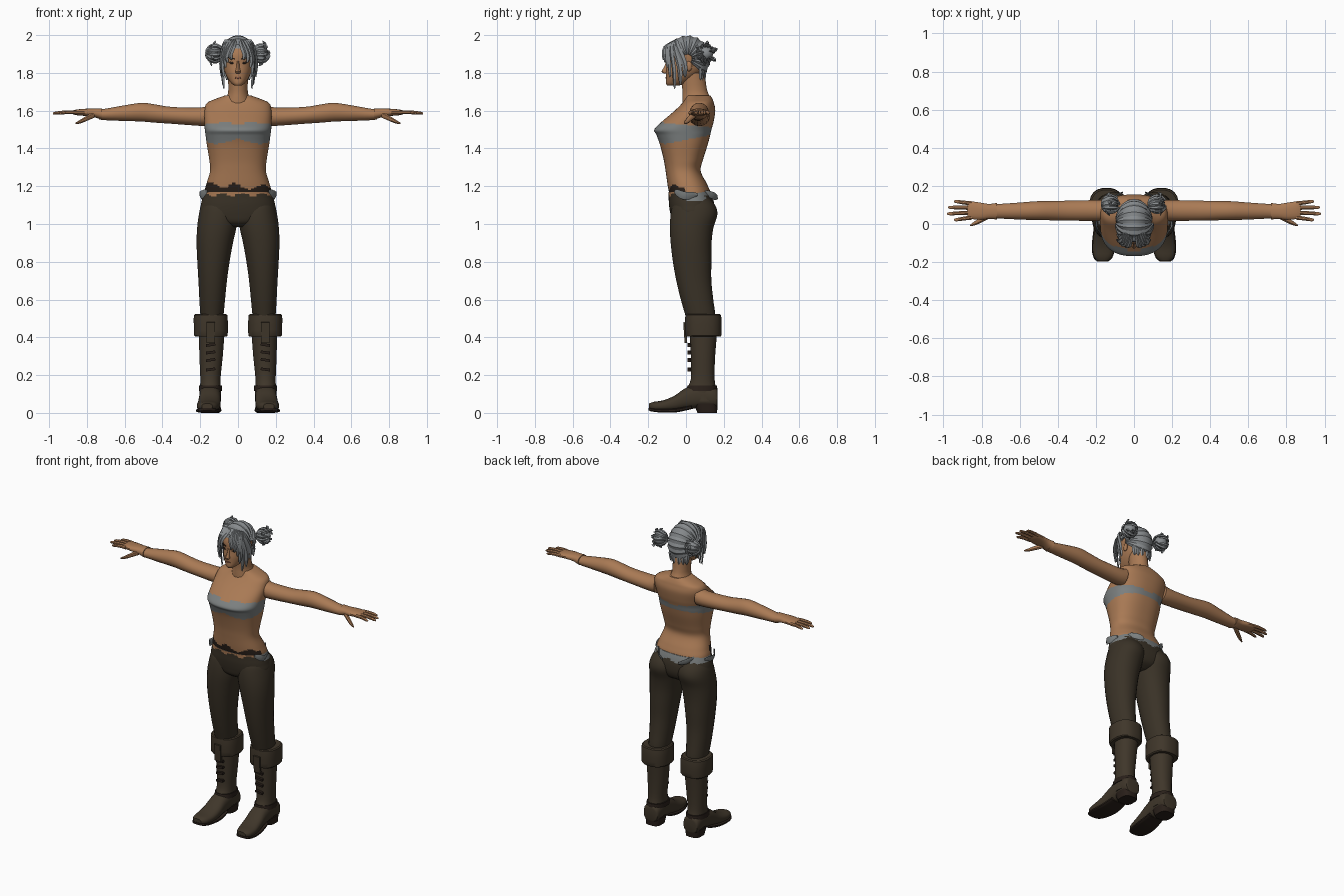
import bpy, bmesh, math, random
from mathutils import Vector, Matrix
random.seed(4)


def material(name, r, g, b):
    m = bpy.data.materials.new(name)
    m.diffuse_color = (r, g, b, 1)
    return m


SKIN = material("skin", 0.40, 0.195, 0.09)
GREY = material("grey_cloth", 0.20, 0.215, 0.215)
HAIR = material("silver_hair", 0.24, 0.255, 0.265)
PANTS = material("dark_trousers", 0.042, 0.032, 0.020)
BOOT = material("boot_leather", 0.050, 0.037, 0.023)
DARK = material("dark_detail", 0.022, 0.014, 0.010)
LIPS = material("lips", 0.22, 0.085, 0.05)


def finish(bm, name, mats, rule=None, angle=40):
    bmesh.ops.recalc_face_normals(bm, faces=bm.faces)
    if rule:
        for f in bm.faces:
            f.material_index = rule(f.calc_center_median())
    me = bpy.data.meshes.new(name)
    bm.to_mesh(me)
    bm.free()
    ob = bpy.data.objects.new(name, me)
    bpy.context.collection.objects.link(ob)
    for m in mats:
        me.materials.append(m)
    bpy.ops.object.select_all(action='DESELECT')
    ob.select_set(True)
    bpy.context.view_layer.objects.active = ob
    bpy.ops.object.shade_smooth_by_angle(angle=math.radians(angle))
    return ob


def smooth(secs, k):
    """Catmull-Rom interpolation of the cross-section values."""
    out = []
    for i in range(len(secs) - 1):
        p = [secs[max(i - 1, 0)], secs[i], secs[i + 1], secs[min(i + 2, len(secs) - 1)]]
        for j in range(k):
            t = j / k
            out.append([0.5 * (2 * b + (c - a) * t + (2 * a - 5 * b + 4 * c - d) * t * t
                               + (3 * b - a - 3 * c + d) * t ** 3) for a, b, c, d in zip(*p)])
    return out + [list(secs[-1])]


def loft(name, secs, mats, axis='z', n=20, k=3, p=2.0, side=1, rule=None, angle=40):
    """Sections are (position, centre a, centre b, radius a, radius b)."""
    bm = bmesh.new()
    rings = []
    for t, a, b, ra, rb in smooth(secs, k):
        ring = []
        for i in range(n):
            w = 2 * math.pi * (i + 0.5) / n
            c, s = math.cos(w), math.sin(w)
            u = a + ra * math.copysign(abs(c) ** (2 / p), c)
            v = b + rb * math.copysign(abs(s) ** (2 / p), s)
            x, y, z = {'z': (u, v, t), 'x': (t, u, v), 'y': (u, t, v)}[axis]
            ring.append(bm.verts.new((x * side, y, z)))
        rings.append(ring)
    for r, q in zip(rings, rings[1:]):
        for i in range(n):
            bm.faces.new((r[i], r[(i + 1) % n], q[(i + 1) % n], q[i]))
    bm.faces.new(rings[0])
    bm.faces.new(rings[-1])
    return finish(bm, name, mats, rule, angle)


def span(t, x0, x1, y0, y1):
    """Section from its extents instead of centre and radius."""
    return (t, (x0 + x1) / 2, (y0 + y1) / 2, (x1 - x0) / 2, (y1 - y0) / 2)


def block(name, loc, size, mat, tilt=(0, 0, 0), sides=None):
    bm = bmesh.new()
    if sides:
        bmesh.ops.create_uvsphere(bm, u_segments=sides, v_segments=sides // 2, radius=0.5)
    else:
        bmesh.ops.create_cube(bm, size=1)
    bm.transform(Matrix.Diagonal((*size, 1)))
    for ax, ang in zip('XYZ', tilt):
        bm.transform(Matrix.Rotation(math.radians(ang), 4, ax))
    bm.transform(Matrix.Translation(loc))
    return finish(bm, name, [mat])


def ribbon(bm, pts, width, centre, thick=0.007, blunt=0.15):
    """Tapered lock of hair following a path, flat towards a centre."""
    pts = [Vector(q) for q in smooth(pts, 3)]
    rings = []
    for i, q in enumerate(pts):
        tan = pts[min(i + 1, len(pts) - 1)] - pts[max(i - 1, 0)]
        nor = (q - Vector(centre)).normalized()
        sd = tan.cross(nor).normalized()
        w = width * max(blunt, math.sin(math.pi * (i + 0.5) / len(pts)) ** 0.6)
        rings.append([bm.verts.new(q + o) for o in (sd * w, nor * thick, -sd * w, -nor * thick)])
    for r, q in zip(rings, rings[1:]):
        for i in range(4):
            bm.faces.new((r[i], r[(i + 1) % 4], q[(i + 1) % 4], q[i]))
    bm.faces.new(rings[0])
    bm.faces.new(rings[-1])


# torso with the top band and ragged waistband coloured by height
def torso_rule(c):
    u = (c.y + 0.15) / 0.3
    low = 1.415 + 0.06 * u + max(0, 0.035 * (1 - abs(c.x) / 0.12)) * (c.y < 0)
    high = 1.54 - 0.03 * u - 0.01 * (abs(c.x) < 0.04)
    if low < c.z < high:
        return 1
    wave = 0.014 * math.sin(c.x * 45 + 2) + 0.012 * (c.x < 0)
    if c.y < 0 and 1.168 < c.z < 1.195 + wave:
        return 2
    return 1 if c.z < 1.162 and c.y > -0.05 else 0


loft("torso", [span(1.10, -.17, .17, -.07, .12), span(1.16, -.18, .18, -.088, .13),
               span(1.21, -.168, .168, -.098, .112), span(1.28, -.148, .148, -.108, .078),
               span(1.34, -.152, .152, -.118, .09), span(1.42, -.165, .165, -.138, .115),
               span(1.47, -.172, .172, -.156, .128), span(1.50, -.176, .176, -.168, .135),
               span(1.54, -.178, .178, -.13, .146), span(1.60, -.178, .178, -.06, .155),
               span(1.64, -.165, .165, -.02, .148), span(1.662, -.12, .12, -.005, .14),
               span(1.68, -.07, .07, 0, .13)],
     [SKIN, GREY, DARK], n=64, k=7, p=2.35, rule=torso_rule)
loft("neck", [span(1.63, -.085, .085, -.02, .145), span(1.67, -.062, .062, -.02, .13),
              span(1.71, -.052, .052, -.02, .112), span(1.80, -.055, .055, -.03, .10)], [SKIN])

# head and face
loft("head", [span(1.732, -.018, .018, -.098, -.04), span(1.745, -.036, .036, -.106, .0),
              span(1.775, -.058, .058, -.106, .05), span(1.81, -.072, .072, -.106, .088),
              span(1.85, -.079, .079, -.102, .105), span(1.90, -.084, .084, -.102, .115),
              span(1.94, -.074, .074, -.083, .10), span(1.967, -.05, .05, -.05, .07),
              span(1.98, -.015, .015, -.01, .03)], [SKIN], n=28, k=4, p=2.15)
loft("nose", [span(1.797, -.011, .011, -.118, -.09), span(1.808, -.014, .014, -.13, -.09),
              span(1.83, -.009, .009, -.116, -.09), span(1.862, -.006, .006, -.106, -.09)],
     [SKIN], n=10, k=2)
block("mouth", (0, -.105, 1.774), (.036, .009, .011), LIPS, sides=10)
for s in (1, -1):
    block("eye", (s * .034, -.093, 1.853), (.03, .009, .012), DARK, (0, s * -8, s * 18), sides=10)
    block("eyebrow", (s * .036, -.095, 1.878), (.036, .009, .006), DARK, (0, s * -10, s * 16))
    block("ear", (s * .08, .015, 1.835), (.016, .035, .055), SKIN, sides=10)

# hair swept across the skull from bun to bun, with hanging fringe
core = (0, 0.008, 1.875)
bm = bmesh.new()
for i in range(10):
    a = math.radians(38 + 176 * i / 9)
    path = []
    for j in range(9):
        t = math.radians(-78 + 19.5 * j)
        path.append((.092 * math.sin(t), core[1] - .115 * math.cos(t) * math.cos(a),
                     core[2] + .116 * math.cos(t) * math.sin(a)))
    ribbon(bm, path, 0.0205, core, 0.008)
for s in (1, -1):
    for x0, x1, y1, z1, w in ((.012, .03, -.116, 1.87, .013), (.022, .052, -.108, 1.855, .013),
                              (.035, .066, -.098, 1.83, .014), (.045, .075, -.085, 1.78, .015),
                              (.055, .076, -.06, 1.72, .015), (.06, .082, -.03, 1.74, .016),
                              (.065, .088, -.005, 1.78, .016)):
        x1 += random.uniform(-.004, .004)
        ribbon(bm, [(s * x0, -.05, 1.973), (s * (x0 + x1) * .55, y1 * .6 - .042, 1.938),
                    (s * (x1 + .008), y1 - .004, (1.92 + z1) / 2), (s * x1, y1, z1)], w, core)
    # short locks at the nape
    for x in (.02, .045, .065):
        ribbon(bm, [(s * x, .105 - x * .5, 1.85), (s * x, .112 - x * .5, 1.81),
                    (s * x * .9, .108 - x * .5, 1.765)], .014, core)
finish(bm, "hair_strands", [HAIR], angle=25)

# buns: faceted core wrapped in loops and loose tips
for s in (1, -1):
    c = Vector((s * .122, .105, 1.903))
    bm = bmesh.new()
    bmesh.ops.create_icosphere(bm, subdivisions=2, radius=.04, matrix=Matrix.Translation(c))
    for i in range(7):
        rot = Matrix.Rotation(i * math.pi / 7, 3, 'X') @ Matrix.Rotation(random.uniform(.3, .9), 3, 'Z')
        ribbon(bm, [c + rot @ Vector((.046 * math.cos(q), .046 * math.sin(q), .012))
                    for q in [k * .75 for k in range(8)]], .013, c, .006)
    for i in range(6):
        q = i * math.pi / 3 + .4
        d = Vector((s * random.uniform(-.2, .3), math.cos(q), math.sin(q)))
        ribbon(bm, [c + d * .03, c + d * .048 + Vector((s * .012, 0, 0)), c + d * .064],
               .012, c + Vector((.03, .02, 0)), .005)
    finish(bm, "hair_bun", [HAIR], angle=25)


# hips with the low, ragged waist at the back
def hip_rule(c):
    wave = 0.008 * math.sin(c.x * 60)
    if c.y > 0.0 and c.z > 1.128 + wave + 0.12 * abs(c.x) * (abs(c.x) < .15):
        return 1
    return 2 if c.z > 1.155 + wave else 0


loft("hips", [span(.985, -.06, .06, -.04, .09), span(1.01, -.14, .14, -.07, .13),
              span(1.05, -.20, .20, -.082, .148), span(1.10, -.197, .197, -.09, .15),
              span(1.14, -.187, .187, -.092, .142), span(1.17, -.178, .178, -.094, .132)],
     [PANTS, GREY, SKIN], n=56, k=6, p=2.3, rule=hip_rule)

for s in (1, -1):
    # cloth tabs at the sides and back of the waist
    bm = bmesh.new()
    ribbon(bm, [(s * .165, -.06, 1.175), (s * .198, -.01, 1.15), (s * .18, .06, 1.155)], .022, (0, 0, 1.2), .005)
    ribbon(bm, [(s * .13, .10, 1.17), (s * .10, .145, 1.15), (s * .06, .165, 1.135)], .018, (0, 0, 1.2), .005)
    finish(bm, "waist_tab", [GREY])

    # trouser leg
    loft("trouser_leg", [span(.45, .085, .195, .015, .15), span(.52, .076, .20, -.005, .155),
                         span(.60, .068, .205, -.028, .145), span(.70, .058, .21, -.052, .135),
                         span(.80, .044, .216, -.07, .135), span(.90, .026, .22, -.082, .136),
                         span(.98, .008, .217, -.086, .146), span(1.05, .0, .208, -.082, .167),
                         span(1.10, .005, .195, -.07, .155), span(1.14, .03, .17, -.04, .12)],
         [PANTS], n=24, k=4, p=2.15, side=s)

    # boot shaft, folded cuff and ankle strap
    loft("boot_shaft", [span(.06, .09, .205, .03, .165), span(.12, .09, .203, .005, .162),
                        span(.18, .092, .20, .025, .152), span(.30, .08, .205, .025, .155),
                        span(.43, .07, .208, .018, .166)], [BOOT], n=20, p=2.2, side=s)
    loft("boot_cuff", [span(.405, .064, .222, .002, .18), span(.41, .054, .233, -.004, .188),
                       span(.47, .053, .235, -.006, .19), span(.518, .056, .234, -.004, .186),
                       span(.522, .07, .218, .006, .172)], [BOOT], n=20, k=2, p=2.5, side=s, angle=30)
    loft("ankle_strap", [span(.115, .085, .208, -.003, .168), span(.145, .085, .206, .008, .165)],
         [DARK], n=20, k=1, p=2.2, side=s)
    block("cuff_flap", (s * .145, -.004, .425), (.045, .014, .11), BOOT, (4, 0, 0))
    for z in (.23, .28, .32, .36):
        block("boot_lace", (s * .145, .018, z), (.05, .018, .014), DARK, (0, s * 8, 0))

    # foot with a stepped heel
    loft("boot_foot", [(.168, .147, .075, .04, .04), (.155, .147, .08, .055, .055),
                       (.08, .147, .09, .057, .065), (.0, .149, .075, .057, .058),
                       (-.06, .152, .05, .06, .042), (-.12, .158, .037, .06, .03),
                       (-.17, .162, .034, .05, .025), (-.195, .163, .034, .028, .016)],
         [BOOT], axis='y', n=20, p=2.5, side=s)
    loft("boot_sole", [(.03, .148, .03, .055, .01), (-.05, .152, .014, .064, .011),
                       (-.13, .16, .012, .062, .010), (-.18, .163, .016, .048, .009),
                       (-.198, .164, .02, .025, .007)], [DARK], axis='y', n=16, p=4, side=s)
    loft("boot_heel", [span(0, .097, .197, .06, .165), span(.05, .092, .203, .04, .168)],
         [DARK], n=20, k=1, p=3, side=s)

    # arm, palm, fingers and thumb
    loft("arm", [(.15, .072, 1.575, .054, .056), (.20, .071, 1.568, .055, .049),
                 (.35, .07, 1.575, .053, .045), (.44, .07, 1.585, .051, .049),
                 (.51, .07, 1.592, .05, .05), (.60, .068, 1.587, .045, .042),
                 (.70, .067, 1.58, .039, .031), (.735, .067, 1.58, .037, .027)],
         [SKIN], axis='x', n=20, side=s)
    loft("palm", [(.72, .067, 1.582, .044, .03), (.76, .066, 1.588, .04, .024),
                  (.80, .067, 1.591, .045, .02), (.85, .072, 1.591, .047, .016),
                  (.875, .073, 1.591, .042, .01)], [SKIN], axis='x', n=16, p=2.3, side=s)
    for y0, y1, tip in ((.034, .022, .945), (.06, .054, .98), (.085, .087, .975), (.108, .118, .945)):
        loft("finger", [(.85, y0, 1.591, .012, .012), ((.85 + tip) / 2, (y0 + y1) / 2, 1.592, .011, .010),
                        (tip - .012, y1, 1.587, .009, .008), (tip, y1, 1.585, .004, .004)],
             [SKIN], axis='x', n=8, k=2, side=s)
    loft("thumb", [(.76, .045, 1.58, .018, .018), (.80, .022, 1.56, .015, .015),
                   (.835, .004, 1.542, .012, .011), (.86, -.008, 1.533, .004, .004)],
         [SKIN], axis='x', n=8, k=2, side=s)
